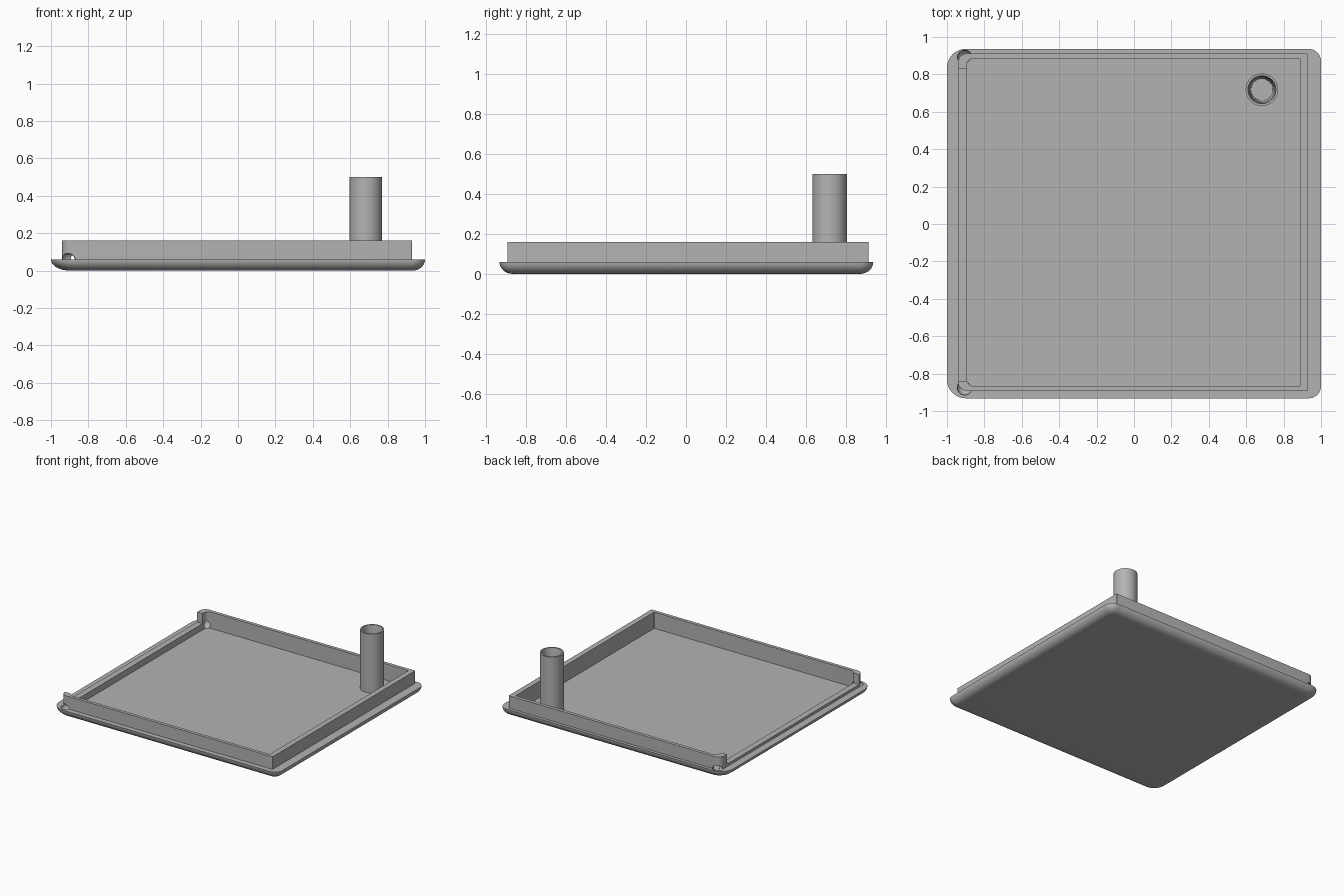
import bpy, bmesh
from math import sin, cos, pi, radians

cube = bpy.data.objects.get("Cube")
if cube:
    bpy.data.objects.remove(cube)

grey = bpy.data.materials.new("plain grey")
grey.use_nodes = True
grey.diffuse_color = (0.45, 0.45, 0.45, 1)
grey.node_tree.nodes["Principled BSDF"].inputs["Base Color"].default_value = grey.diffuse_color

SEG = 8


def outline(x0, x1, y0, y1, z, left_r, right_r):
    """Rounded rectangle with separate left and right corner radii."""
    corners = [(x1, y1, right_r, -1, -1), (x0, y1, left_r, 1, -1),
               (x0, y0, left_r, 1, 1), (x1, y0, right_r, -1, 1)]
    pts = []
    for i, (x, y, r, sx, sy) in enumerate(corners):
        for k in range(SEG + 1):
            a = (i + k / SEG) * pi / 2
            pts.append((x + sx * r + r * cos(a), y + sy * r + r * sin(a), z))
    return pts


def circle(x, y, z, r, n=48):
    return [(x + r * cos(2 * pi * k / n), y + r * sin(2 * pi * k / n), z) for k in range(n)]


def loft(name, rings):
    """Skin a closed solid through stacked rings and cap both ends."""
    bm = bmesh.new()
    loops = [[bm.verts.new(p) for p in ring] for ring in rings]
    n = len(loops[0])
    for a, b in zip(loops, loops[1:]):
        for i in range(n):
            j = (i + 1) % n
            bm.faces.new((a[i], a[j], b[j], b[i]))
    bm.faces.new(loops[0][::-1])
    bm.faces.new(loops[-1])
    mesh = bpy.data.meshes.new(name)
    bm.to_mesh(mesh)
    bm.free()
    mesh.materials.append(grey)
    obj = bpy.data.objects.new(name, mesh)
    bpy.context.collection.objects.link(obj)
    return obj


def smooth(obj):
    bpy.ops.object.select_all(action='DESELECT')
    obj.select_set(True)
    bpy.context.view_layer.objects.active = obj
    bpy.ops.object.shade_smooth_by_angle(angle=radians(30))


def cut(target, cutter):
    cutter.hide_render = True
    cutter.hide_set(True)
    mod = target.modifiers.new("cut", 'BOOLEAN')
    mod.operation = 'DIFFERENCE'
    mod.solver = 'EXACT'
    mod.object = cutter


LEDGE, RIM, FLOOR, LOW = 0.06, 0.16, 0.03, 0.08

# Tray: rounded underside, ledge, raised rim and recessed floor
rings = []
for k in range(SEG + 1):
    a = pi / 2 * (1 - k / SEG)
    s = 1 - cos(a)
    rings.append(outline(-1 + 0.1 * s, 1 - 0.065 * s, -0.932 + 0.065 * s, 0.936 - 0.065 * s,
                         LEDGE * (1 - sin(a)), 0.1 - 0.05 * s, 0.065 - 0.045 * s))
for z in (LEDGE, RIM):
    rings.append(outline(-0.942, 0.93, -0.892, 0.912, z, 0.05, 0.006))
for z in (RIM, FLOOR):
    rings.append(outline(-0.894, 0.888, -0.866, 0.885, z, 0.035, 0.004))
tray = loft("tray", rings)

# Lowered stretch of the right-hand rim
bpy.ops.mesh.primitive_cube_add(size=1, location=(-0.96, -0.005, LOW + 0.1))
gap = bpy.context.object
gap.name = "rim_gap_cutter"
gap.scale = (0.2, 1.67, 0.2)
cut(tray, gap)

# Small round sockets at both ends of the lowered rim
for name, y in (("front", -0.875), ("back", 0.89)):
    bpy.ops.mesh.primitive_uv_sphere_add(segments=24, ring_count=12, radius=0.04,
                                         location=(-0.905, y, 0.055))
    socket = bpy.context.object
    socket.name = name + "_socket_cutter"
    socket.data.materials.append(grey)
    cut(tray, socket)
gap.data.materials.append(grey)
smooth(tray)

# Hollow post with a slightly tapered bore
px, py = 0.684, 0.718
post = loft("post", [circle(px, py, z, r) for z, r in
                     ((FLOOR - 0.01, 0.087), (0.5, 0.087), (0.5, 0.075),
                      (0.46, 0.068), (FLOOR + 0.002, 0.058))])
smooth(post)
